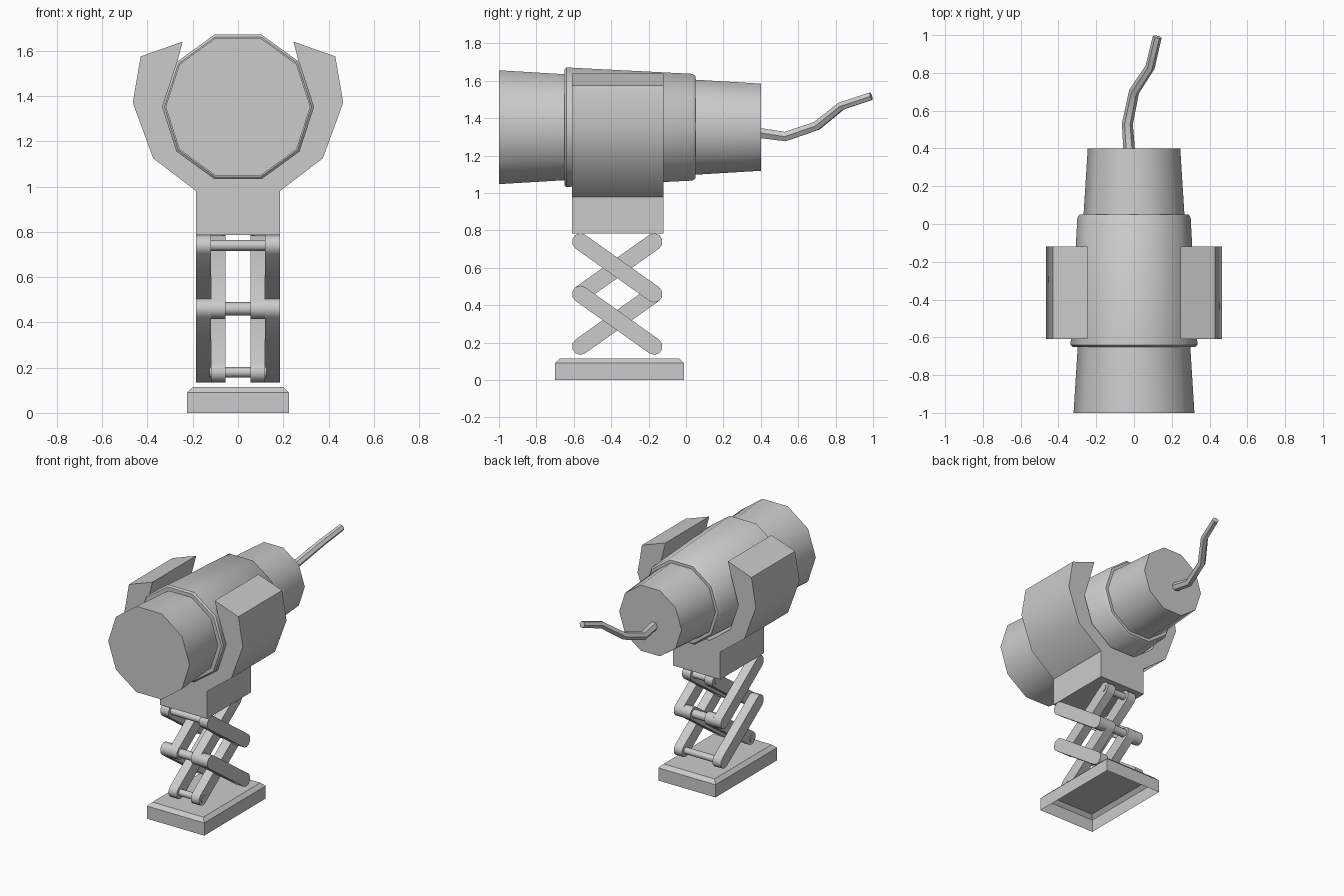
import bpy, bmesh, math
from math import cos, sin, pi
from mathutils import Vector

if "Cube" in bpy.data.objects:
    bpy.data.objects.remove(bpy.data.objects["Cube"])

grey = bpy.data.materials.new("plain_grey")
grey.use_nodes = True
COLOUR = (0.6, 0.6, 0.6, 1)
grey.diffuse_color = COLOUR
grey.node_tree.nodes["Principled BSDF"].inputs["Base Color"].default_value = COLOUR


def finish(obj, angle=40):
    """Assign the material and smooth the soft edges."""
    obj.data.materials.clear()
    obj.data.materials.append(grey)
    bpy.ops.object.select_all(action='DESELECT')
    obj.select_set(True)
    bpy.context.view_layer.objects.active = obj
    bpy.ops.object.shade_smooth_by_angle(angle=math.radians(angle))
    return obj


def loft(name, rings, cap_start=True, cap_end=True):
    """Skin a list of matching point rings."""
    bm = bmesh.new()
    loops = [[bm.verts.new(p) for p in ring] for ring in rings]
    n = len(loops[0])
    for a, b in zip(loops, loops[1:]):
        for i in range(n):
            j = (i + 1) % n
            bm.faces.new((a[i], a[j], b[j], b[i]))
    if cap_start:
        bm.faces.new(loops[0][::-1])
    if cap_end:
        bm.faces.new(loops[-1])
    bmesh.ops.recalc_face_normals(bm, faces=bm.faces)
    mesh = bpy.data.meshes.new(name)
    bm.to_mesh(mesh)
    bm.free()
    obj = bpy.data.objects.new(name, mesh)
    bpy.context.collection.objects.link(obj)
    return finish(obj)


# Ten-sided stepped body along y: (y, radius)
AXIS_Z = 1.352
body_profile = [(-1, 0.32), (-0.65, 0.298), (-0.65, 0.325), (-0.64, 0.336),
                (0.035, 0.3), (0.05, 0.288), (0.05, 0.267), (0.4, 0.245)]
loft("body", [[(r * cos(i * pi / 5), y, AXIS_Z + r * sin(i * pi / 5))
               for i in range(10)] for y, r in body_profile])

# Cradle with two arms, mirrored from one half profile
half = [(0.185, 0.785), (0.185, 0.98), (0.375, 1.125), (0.465, 1.37),
        (0.43, 1.575), (0.245, 1.64), (0.268, 1.55), (0.328, 1.352),
        (0.262, 1.16), (0.1, 1.04)]
outline = half + [(-x, z) for x, z in reversed(half)]
loft("cradle", [[(x, y, z) for x, z in outline] for y in (-0.61, -0.12)])

# Base shell, open underneath, with a chamfered top
BASE_Y = -0.355
base_rings = []
for inset, z in ((0, 0), (0, 0.09), (0.025, 0.115)):
    w, d = 0.225 - inset, 0.345 - inset
    base_rings.append([(sx * w, BASE_Y + sy * d, z)
                       for sx, sy in ((-1, -1), (1, -1), (1, 1), (-1, 1))])
loft("base", base_rings, cap_start=False)

# Scissor lift: rounded bars in two stages
FRONT, BACK = -0.565, -0.17
LOW, MID, HIGH = 0.18, 0.46, 0.74
BAR_R = 0.045


def bar(name, start, end, x0, x1):
    """Flat bar with rounded ends; start and end are (y, z)."""
    a, b = Vector(start), Vector(end)
    heading = math.atan2(b.y - a.y, b.x - a.x)
    pts = []
    for centre, turn in ((b, -pi / 2), (a, pi / 2)):
        for k in range(6):
            t = heading + turn + k * pi / 5
            pts.append(centre + BAR_R * Vector((cos(t), sin(t))))
    loft(name, [[(x, p.x, p.y) for p in pts] for x in (x0, x1)])


for side, s in (("left", 1), ("right", -1)):
    for stage, lo, hi in (("lower", LOW, MID), ("upper", MID, HIGH)):
        bar(f"{side}_{stage}_outer_bar", (FRONT, hi), (BACK, lo), s * 0.12, s * 0.185)
        bar(f"{side}_{stage}_inner_bar", (FRONT, lo), (BACK, hi), s * 0.055, s * 0.12)


# Cross rods joining the bars
def rod(name, y, z, r, half_len):
    loft(name, [[(x, y + r * cos(i * pi / 6), z + r * sin(i * pi / 6))
                 for i in range(12)] for x in (-half_len, half_len)])


for place, y in (("front", FRONT), ("back", BACK)):
    rod(f"{place}_top_rod", y, HIGH, 0.024, 0.125)
    rod(f"{place}_middle_rod", y, MID, 0.029, 0.125)
    rod(f"{place}_bottom_rod", y, LOW, 0.023, 0.125)

# Bent cable at the back
path = [(-0.025, 0.38, 1.323), (-0.035, 0.53, 1.302), (0, 0.7, 1.36),
        (0.085, 0.83, 1.465), (0.123, 0.99, 1.518)]
curve = bpy.data.curves.new("cable", 'CURVE')
curve.dimensions = '3D'
curve.bevel_depth = 0.031
curve.bevel_resolution = 1
curve.use_fill_caps = True
spline = curve.splines.new('POLY')
spline.points.add(len(path) - 1)
for i, (point, co) in enumerate(zip(spline.points, path)):
    point.co = (*co, 1)
    point.radius = 1 - 0.06 * i
cable = bpy.data.objects.new("cable", curve)
bpy.context.collection.objects.link(cable)
bpy.ops.object.select_all(action='DESELECT')
cable.select_set(True)
bpy.context.view_layer.objects.active = cable
bpy.ops.object.convert(target='MESH')
finish(bpy.context.view_layer.objects.active, 50)
